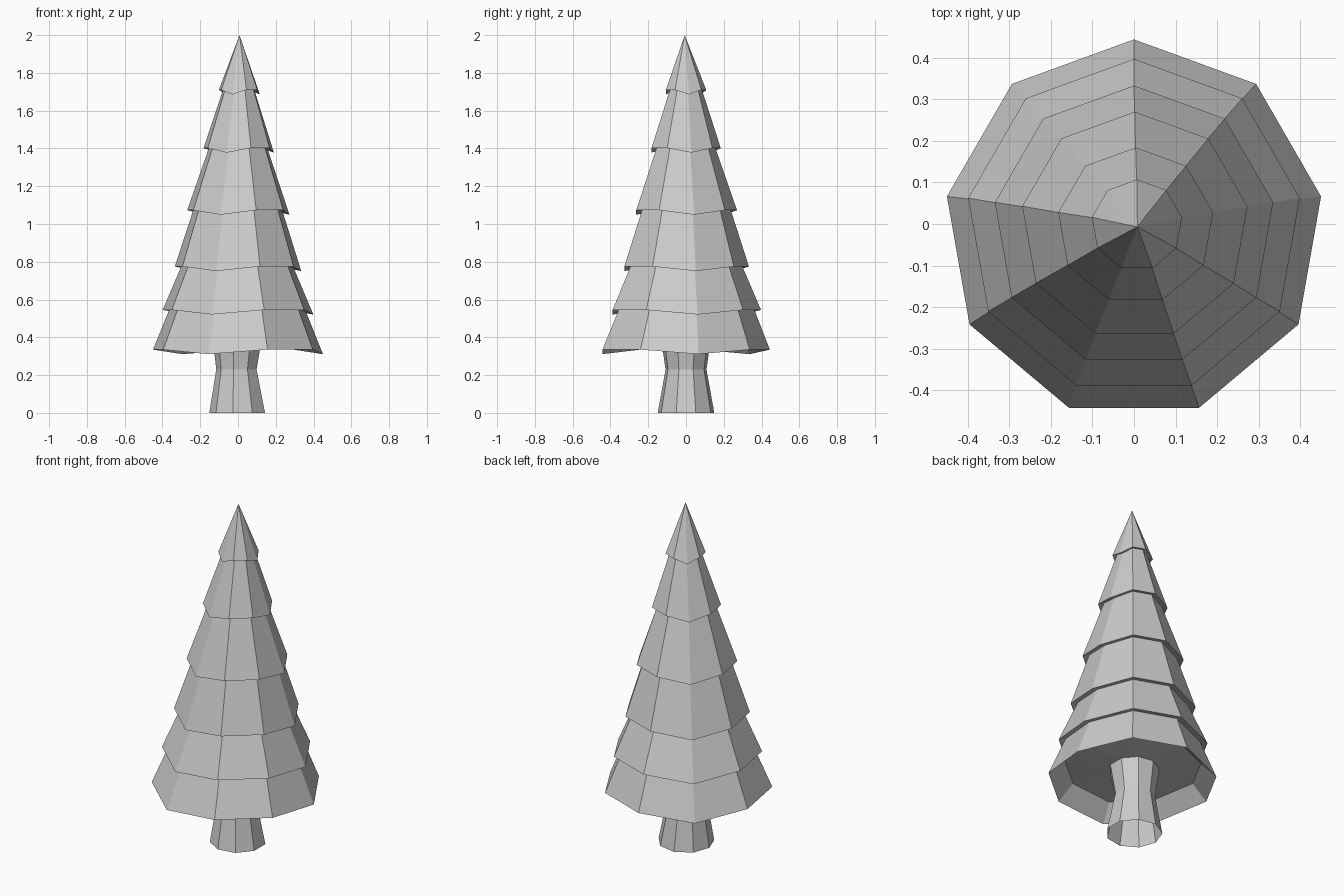
import bpy, bmesh
from math import sin, cos, radians

if "Cube" in bpy.data.objects:
    bpy.data.objects.remove(bpy.data.objects["Cube"])

SIDES = 9


def ring(bm, r, z, start, centre=(0, 0), drop=0):
    """Nine-sided ring; every third corner hangs lower by drop."""
    verts = []
    for i in range(SIDES):
        a = radians(start + 360 / SIDES * i)
        dz = drop if i % 3 == 0 else 0
        verts.append(bm.verts.new((centre[0] + r * cos(a), centre[1] + r * sin(a), z - dz)))
    return verts


def loft(name, rings_spec, start, apex=None):
    bm = bmesh.new()
    rings = [ring(bm, r, z, start, c, d) for r, z, c, d in rings_spec]
    for lo, hi in zip(rings, rings[1:]):
        for i in range(SIDES):
            j = (i + 1) % SIDES
            bm.faces.new((lo[i], lo[j], hi[j], hi[i]))
    if apex:
        tip = bm.verts.new(apex)
        for i in range(SIDES):
            bm.faces.new((rings[-1][i], rings[-1][(i + 1) % SIDES], tip))
    bmesh.ops.recalc_face_normals(bm, faces=bm.faces[:])
    mesh = bpy.data.meshes.new(name)
    bm.to_mesh(mesh)
    bm.free()
    obj = bpy.data.objects.new(name, mesh)
    bpy.context.collection.objects.link(obj)
    return obj


# Branch tiers: rim radius, rim height, inner lip radius, centre
tiers = [
    (0.457, 0.335, None, (0.000, -0.013)),
    (0.405, 0.545, 0.367, (0.000, -0.008)),
    (0.340, 0.775, 0.302, (0.000, -0.007)),
    (0.275, 1.073, 0.240, (0.002, -0.005)),
    (0.189, 1.402, 0.158, (0.004, -0.005)),
    (0.110, 1.710, 0.085, (0.007, -0.003)),
]

# Hollow underside of the lowest tier, then each lip and skirt up to the tip
spec = [(0.13, 0.40, (0, 0), 0), (0.37, 0.42, (0, -0.01), 0.02)]
for rim, z, lip, c in tiers:
    if lip:
        spec.append((lip, z + 0.008, c, 0.022))
    spec.append((rim, z, c, 0.024))
loft("foliage", spec, 10, apex=(0.008, -0.007, 2.0))

# Trunk: flared foot, narrow waist, open at the bottom
loft("trunk", [(0.152, 0, (0, 0), 0),
               (0.110, 0.23, (-0.005, 0), 0),
               (0.135, 0.40, (0, 0), 0)], 180)
